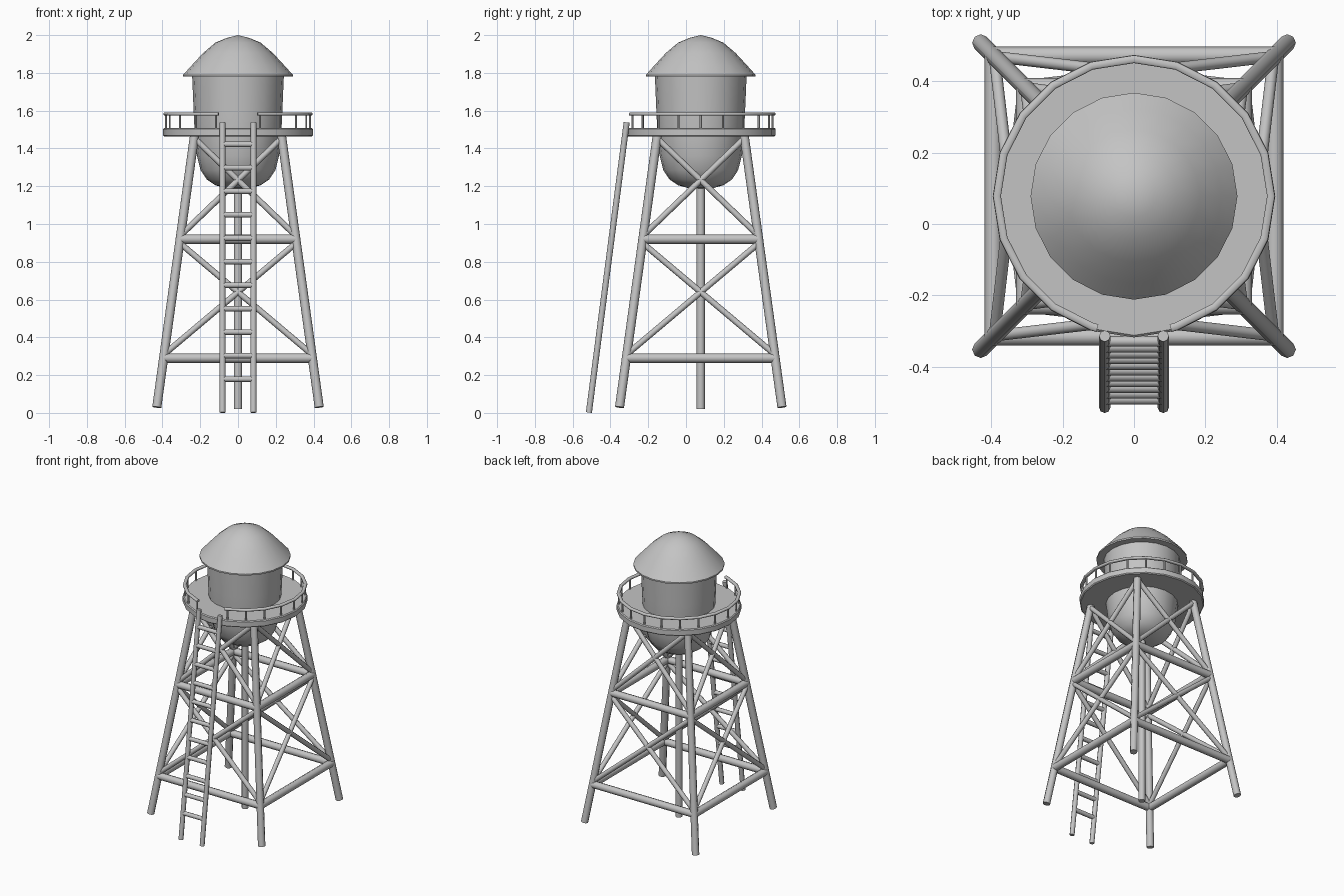
import bpy, bmesh
from math import sin, cos, pi, radians
from mathutils import Vector

cube = bpy.data.objects.get("Cube")
if cube:
    bpy.data.objects.remove(cube, do_unlink=True)

SIDES = 20          # facets of the round parts
CENTRE_Y = 0.078    # tower axis

grey = bpy.data.materials.new("plain grey")
grey.use_nodes = True
grey.diffuse_color = (0.55, 0.55, 0.55, 1)
grey.node_tree.nodes["Principled BSDF"].inputs["Base Color"].default_value = grey.diffuse_color


def finish(name, bm, angle=40, y=CENTRE_Y):
    """Turn a bmesh into a smooth-shaded object."""
    bmesh.ops.recalc_face_normals(bm, faces=bm.faces)
    mesh = bpy.data.meshes.new(name)
    bm.to_mesh(mesh)
    bm.free()
    mesh.materials.append(grey)
    ob = bpy.data.objects.new(name, mesh)
    ob.location.y = y
    bpy.context.collection.objects.link(ob)
    bpy.ops.object.select_all(action="DESELECT")
    ob.select_set(True)
    bpy.context.view_layer.objects.active = ob
    bpy.ops.object.shade_smooth_by_angle(angle=radians(angle))
    return ob


def lathe(name, profile):
    """Spin a (radius, height) profile round the tower axis."""
    bm = bmesh.new()
    verts = [bm.verts.new((r, 0, z)) for r, z in profile]
    edges = [bm.edges.new(pair) for pair in zip(verts, verts[1:])]
    bmesh.ops.spin(bm, geom=verts + edges, cent=(0, 0, 0), axis=(0, 0, 1),
                   angle=2 * pi, steps=SIDES)
    bmesh.ops.remove_doubles(bm, verts=bm.verts, dist=1e-4)
    return finish(name, bm)


def pipe(bm, a, b, radius, sides=8):
    """Add a closed straight pipe from a to b."""
    a, b = Vector(a), Vector(b)
    d = b - a
    made = bmesh.ops.create_cone(bm, cap_ends=True, segments=sides, radius1=radius,
                                 radius2=radius, depth=d.length)["verts"]
    turn = d.to_track_quat("Z", "Y")
    for v in made:
        v.co = turn @ v.co + (a + b) / 2


def pipes(name, runs, radius, sides=8, y=CENTRE_Y):
    bm = bmesh.new()
    for a, b in runs:
        pipe(bm, a, b, radius, sides)
    return finish(name, bm, 50, y)


def corner(k, z):
    """Point on the axis of leg k at height z."""
    half = 0.43 - 0.2 * (z - 0.03) / 1.44
    sx, sy = ((1, 1), (-1, 1), (-1, -1), (1, -1))[k % 4]
    return (sx * half, sy * half, z)


# Tank and roof
lathe("tank", [(0, 1.79), (0.243, 1.79), (0.235, 1.6), (0.228, 1.45), (0.217, 1.36),
               (0.198, 1.285), (0.165, 1.235), (0.12, 1.205), (0.065, 1.19), (0, 1.187)])
lathe("roof", [(0, 1.78), (0.29, 1.78), (0.29, 1.79), (0.245, 1.84), (0.185, 1.905),
               (0.12, 1.96), (0.06, 1.985), (0, 2.0)])

# Walkway
lathe("platform", [(0, 1.463), (0.39, 1.463), (0.396, 1.469), (0.396, 1.503),
                   (0.39, 1.509), (0, 1.509)])

# Handrail and posts, open at the front for the ladder
bm = bmesh.new()
turns = [-74.5] + [-72 + 18 * i for i in range(19)] + [254.5]
ring = []
for t in turns:
    c, s = cos(radians(t)), sin(radians(t))
    ring.append([bm.verts.new(((0.384 + dr) * c, (0.384 + dr) * s, 1.582 + dz))
                 for dr, dz in ((-0.011, -0.004), (-0.007, -0.008), (0.007, -0.008), (0.011, -0.004),
                                (0.011, 0.004), (0.007, 0.008), (-0.007, 0.008), (-0.011, 0.004))])
for p, q in zip(ring, ring[1:]):
    for i in range(8):
        j = (i + 1) % 8
        bm.faces.new((p[i], p[j], q[j], q[i]))
bm.faces.new(ring[0])
bm.faces.new(ring[-1])
finish("handrail", bm, 50)
posts = []
for t in turns[1:-1]:
    x, y = 0.38 * cos(radians(t)), 0.38 * sin(radians(t))
    posts.append(((x, y, 1.49), (x, y, 1.58)))
pipes("railing_posts", posts, 0.006, 6)

# Supporting frame
pipes("legs", [(corner(k, 0.03), corner(k, 1.48)) for k in range(4)], 0.024)
pipes("cross_beams", [(corner(k, z), corner(k + 1, z))
                      for z in (0.29, 0.92) for k in range(4)], 0.025)
braces = []
for low, high in ((0.31, 0.90), (0.94, 1.455)):
    for k in range(4):
        braces.append((corner(k, low), corner(k + 1, high)))
        braces.append((corner(k + 1, low), corner(k, high)))
pipes("diagonal_braces", braces, 0.016)
pipes("water_pipe", [((0, 0, 0.02), (0, 0, 1.21))], 0.022, 10)

# Ladder
foot, head = Vector((0, -0.514, 0.002)), Vector((0, -0.314, 1.538))
side = Vector((0.082, 0, 0))
pipes("ladder_rails", [(foot + side * s, head + side * s) for s in (-1, 1)], 0.016, 8, 0)
rungs = []
for i in range(11):
    p = foot.lerp(head, (0.177 + 0.1245 * i) / 1.538)
    rungs.append((p - side, p + side))
pipes("ladder_rungs", rungs, 0.015, 8, 0)
